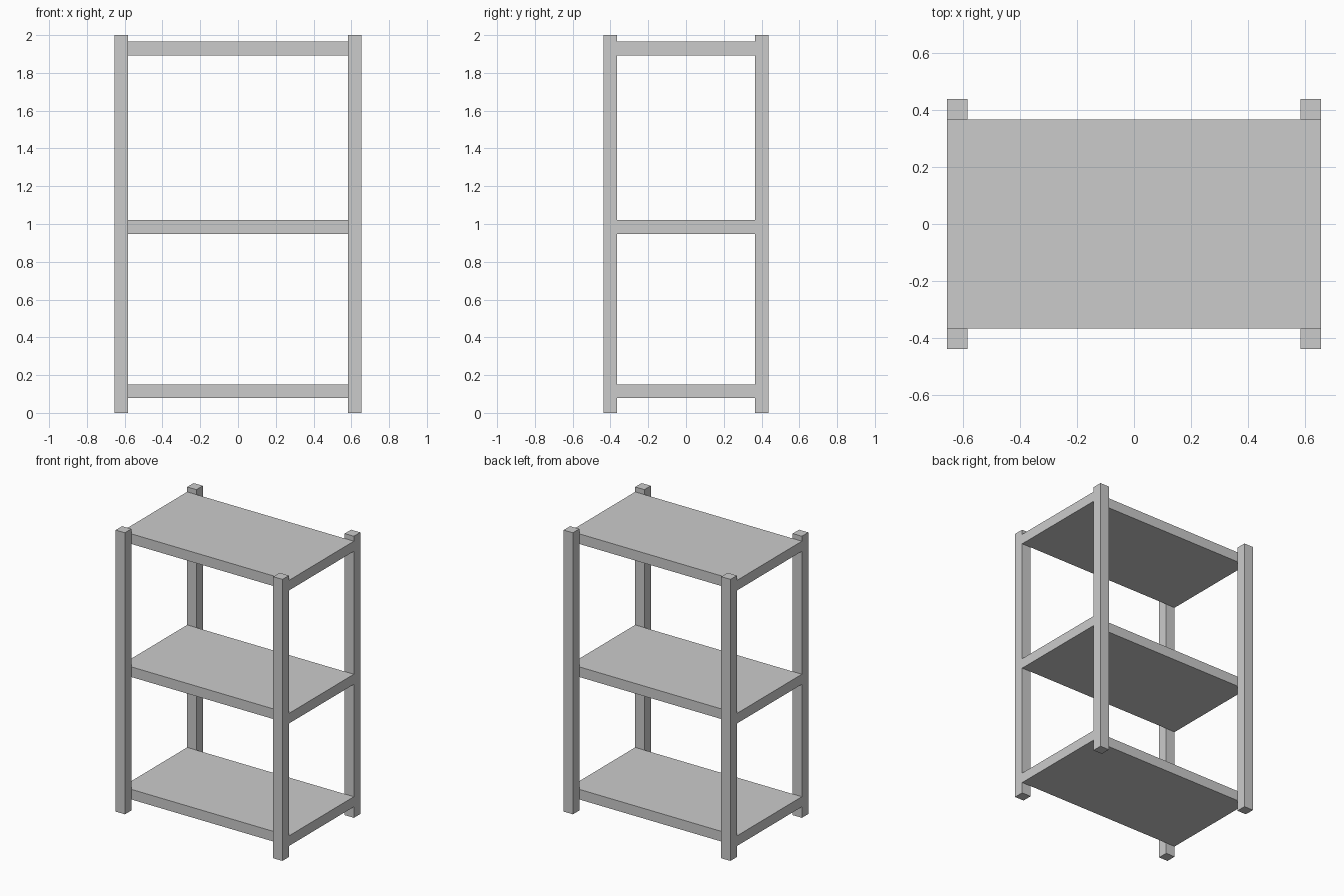
import bpy

if "Cube" in bpy.data.objects:
    bpy.data.objects.remove(bpy.data.objects["Cube"])


def box(name, lo, hi):
    """Axis-aligned box between two corners."""
    bpy.ops.mesh.primitive_cube_add(size=1, location=[(a + b) / 2 for a, b in zip(lo, hi)])
    ob = bpy.context.object
    ob.name = name
    ob.scale = [b - a for a, b in zip(lo, hi)]
    bpy.ops.object.transform_apply(location=False, rotation=False, scale=True)
    return ob


X, Y, H = 0.655, 0.437, 2.0   # outer half width, half depth, height
T = 0.072                     # post width and shelf thickness

# Four corner posts
for side, sx in (("left", -1), ("right", 1)):
    for end, sy in (("front", -1), ("back", 1)):
        cx, cy = sx * (X - T / 2), sy * (Y - T / 2)
        box(f"{end}_{side}_post", (cx - T / 2, cy - T / 2, 0), (cx + T / 2, cy + T / 2, H))

# Three shelves, flush with the post sides and held between front and back posts
for name, top in (("bottom_shelf", 0.15), ("middle_shelf", 1.02), ("top_shelf", 1.965)):
    box(name, (-X, -Y + T, top - T), (X, Y - T, top))
